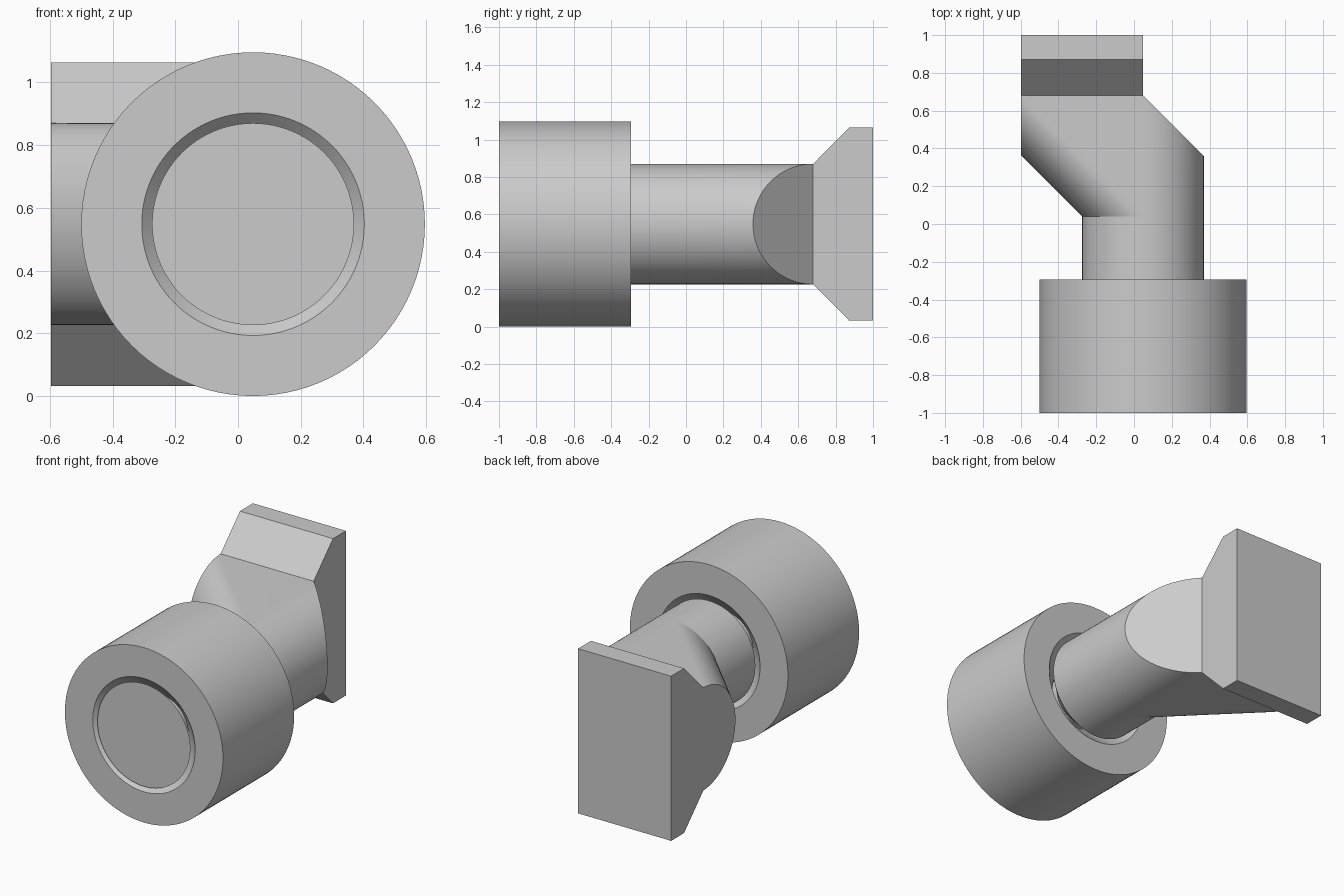
import bpy, bmesh, math
from mathutils import Vector

cube = bpy.data.objects.get("Cube")
if cube:
    bpy.data.objects.remove(cube, do_unlink=True)

CX, CZ = 0.048, 0.548          # axis of the roller and shaft
R_OUT, R_BORE, R = 0.548, 0.355, 0.322
FRONT, ROLLER_END, BEND, JOIN = -1.0, -0.295, 0.04, 0.68
LEFT_CUT = -0.597
SEG = 96

grey = bpy.data.materials.new("light_grey")
grey.use_nodes = True
grey.diffuse_color = (0.6, 0.6, 0.6, 1)
grey.node_tree.nodes["Principled BSDF"].inputs["Base Color"].default_value = (0.6, 0.6, 0.6, 1)


def finish(bm, name):
    bmesh.ops.remove_doubles(bm, verts=bm.verts, dist=1e-5)
    bmesh.ops.recalc_face_normals(bm, faces=bm.faces)
    mesh = bpy.data.meshes.new(name)
    bm.to_mesh(mesh)
    bm.free()
    obj = bpy.data.objects.new(name, mesh)
    bpy.context.collection.objects.link(obj)
    mesh.materials.append(grey)
    bpy.ops.object.select_all(action='DESELECT')
    obj.select_set(True)
    bpy.context.view_layer.objects.active = obj
    bpy.ops.object.shade_smooth_by_angle(angle=math.radians(25))
    return obj


def lathe(name, profile, closed):
    """Revolve (radius, y) points about the shaft axis."""
    bm = bmesh.new()
    verts = [bm.verts.new((CX + r, y, CZ)) for r, y in profile]
    pairs = list(zip(verts, verts[1:]))
    if closed:
        pairs.append((verts[-1], verts[0]))
    edges = [bm.edges.new(p) for p in pairs]
    bmesh.ops.spin(bm, geom=verts + edges, cent=(CX, 0, CZ), axis=(0, 1, 0),
                   angle=math.tau, steps=SEG, use_duplicate=False)
    return finish(bm, name)


# Roller with a bore that narrows inside, held captive on a waisted shaft
TAPER = 0.16
lathe("roller", [(R_OUT, FRONT), (R_OUT, ROLLER_END), (R_BORE, ROLLER_END),
                 (R_BORE - TAPER, ROLLER_END - TAPER),
                 (R_BORE - TAPER, FRONT + TAPER), (R_BORE, FRONT)], True)
lathe("shaft", [(0, FRONT), (R, FRONT), (R - TAPER, FRONT + TAPER),
                (R - TAPER, ROLLER_END - TAPER), (R, ROLLER_END), (R, BEND)], False)

# Offset neck: round at the shaft, stretched sideways towards the plate
bm = bmesh.new()
shift = JOIN - BEND
half = SEG // 2
outline = [(math.pi * (i / half - 0.5), 0) for i in range(half + 1)]
outline += [(a + math.pi, -shift) for a, _ in outline]


def section(y, amount):
    return [bm.verts.new((CX + R * math.cos(a) + s * amount, y, CZ + R * math.sin(a)))
            for a, s in outline]


near, far = section(BEND, 0), section(JOIN, 1)
for i in range(len(near)):
    j = (i + 1) % len(near)
    bm.faces.new((near[i], near[j], far[j], far[i]))
bm.faces.new(near)
bm.faces.new(far)
bmesh.ops.remove_doubles(bm, verts=bm.verts, dist=1e-5)

# Trim the outer corner at 45 degrees and the side flat
for point, normal in (((CX, JOIN, CZ), (1, 1, 0)), ((LEFT_CUT, 0, 0), (-1, 0, 0))):
    bmesh.ops.bisect_plane(bm, geom=bm.verts[:] + bm.edges[:] + bm.faces[:], dist=1e-5,
                           plane_co=point, plane_no=Vector(normal).normalized(),
                           clear_outer=True)
    bmesh.ops.holes_fill(bm, edges=[e for e in bm.edges if e.is_boundary], sides=0)
finish(bm, "offset_neck")

# Mounting plate with flared top and bottom
bm = bmesh.new()
H = 0.516
profile = [(JOIN, -R), (0.872, -H), (1, -H), (1, H), (0.872, H), (JOIN, R)]
face = bm.faces.new([bm.verts.new((LEFT_CUT, y, CZ + z)) for y, z in profile])
side = bmesh.ops.extrude_face_region(bm, geom=[face], use_keep_orig=True)["geom"]
bmesh.ops.translate(bm, vec=(CX - LEFT_CUT, 0, 0),
                    verts=[v for v in side if isinstance(v, bmesh.types.BMVert)])
finish(bm, "mounting_plate")
